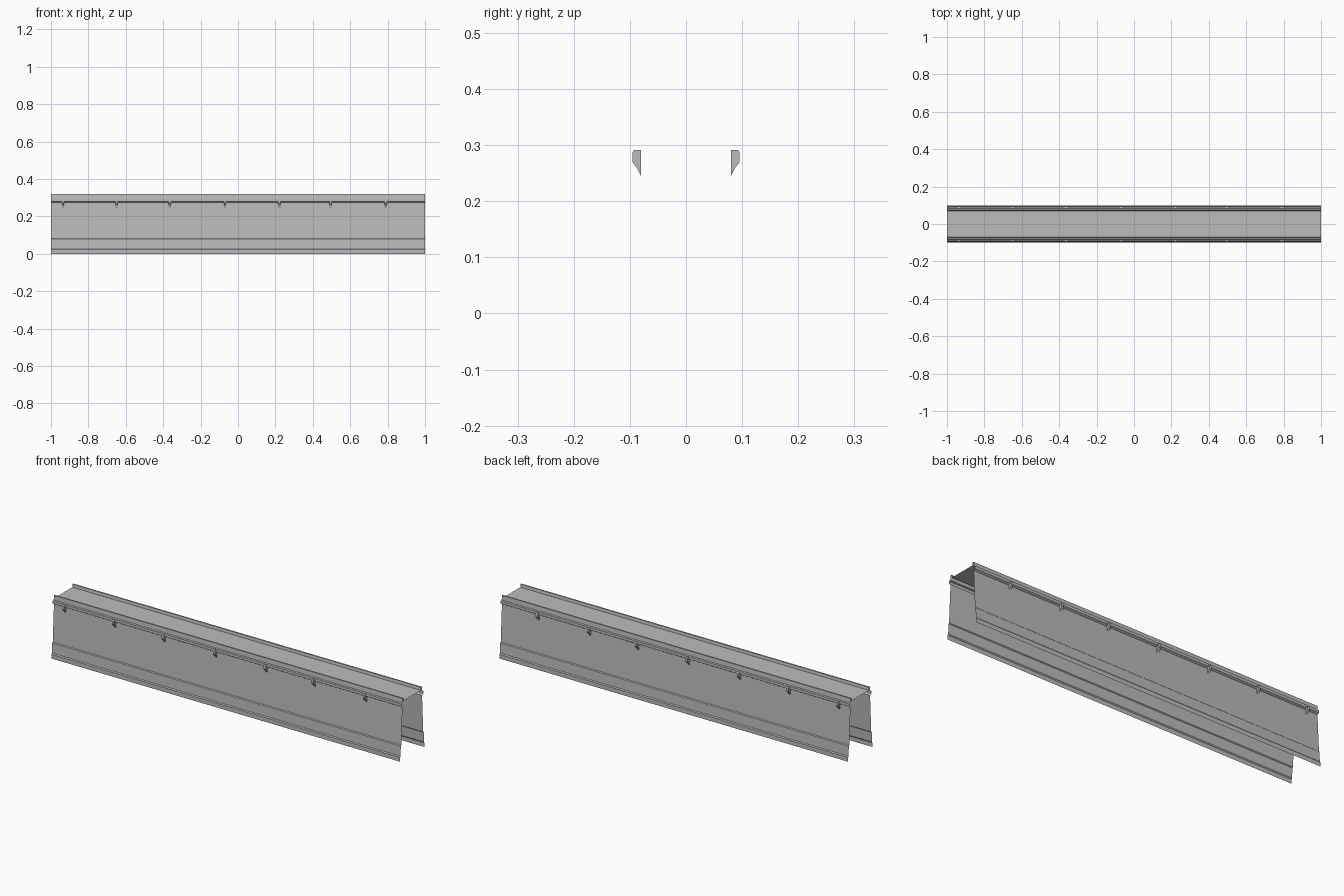
import bpy
import bmesh

cube = bpy.data.objects.get("Cube")
if cube:
    bpy.data.objects.remove(cube, do_unlink=True)

# Single grey metal colour
grey = bpy.data.materials.new("grey_metal")
grey.use_nodes = True
colour = (0.5, 0.5, 0.5, 1.0)
grey.diffuse_color = colour
grey.node_tree.nodes["Principled BSDF"].inputs["Base Color"].default_value = colour


def make_object(name, bm):
    bmesh.ops.recalc_face_normals(bm, faces=bm.faces[:])
    mesh = bpy.data.meshes.new(name)
    bm.to_mesh(mesh)
    bm.free()
    mesh.materials.append(grey)
    obj = bpy.data.objects.new(name, mesh)
    bpy.context.collection.objects.link(obj)
    return obj


def sweep(bm, section, x0, x1, closed=False):
    """Carry a (y, z) section along x, capping it when closed."""
    rows = [[bm.verts.new((x, y, z)) for y, z in section] for x in (x0, x1)]
    count = len(section)
    for i in range(count if closed else count - 1):
        j = (i + 1) % count
        bm.faces.new((rows[0][i], rows[0][j], rows[1][j], rows[1][i]))
    if closed:
        for row in rows:
            bm.faces.new(row)


# Folded sheet channel: skirt, wall, ledge, rim and deck, mirrored across y
half = [(0.10, 0), (0.10, 0.022), (0.096, 0.027), (0.094, 0.078), (0.09, 0.082),
        (0.08, 0.275), (0.09, 0.281), (0.09, 0.295), (0.082, 0.297),
        (0.08, 0.32), (0.072, 0.32), (0.07, 0.305)]
section = half + [(-y, z) for y, z in reversed(half)]
bm = bmesh.new()
sweep(bm, section, -1, 1)
make_object("sheet_channel", bm)

# Small brackets under the ledge on both sides
bracket = [(0.08, 0.245), (0.088, 0.26), (0.095, 0.269), (0.095, 0.288),
           (0.093, 0.291), (0.08, 0.291)]
positions = [-0.935, -0.65, -0.365, -0.07, 0.22, 0.495, 0.79]
for side, name in ((-1, "front_bracket"), (1, "back_bracket")):
    for x in positions:
        bm = bmesh.new()
        sweep(bm, [(side * y, z) for y, z in bracket], x - 0.006, x + 0.006, True)
        make_object(name, bm)
